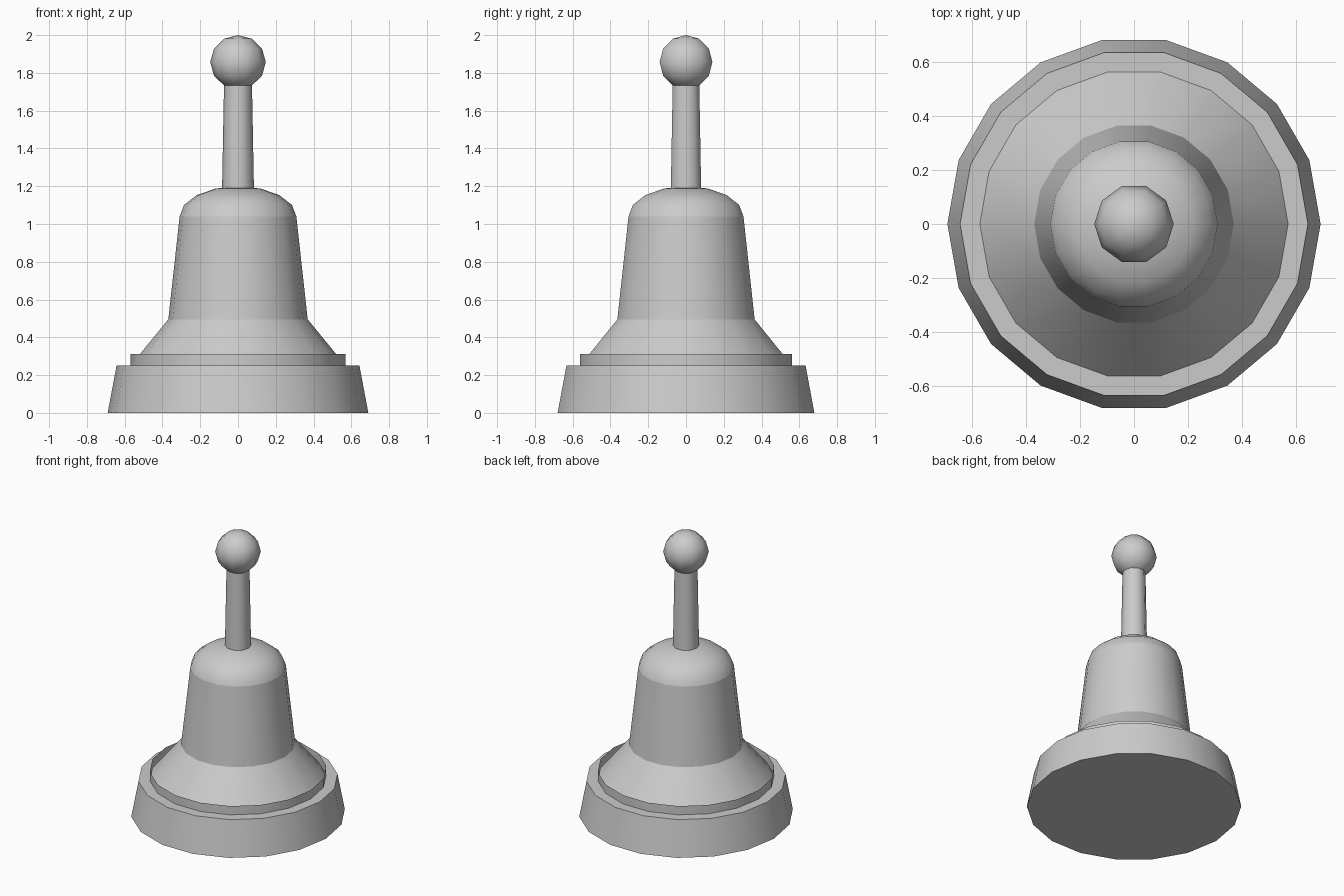
import bpy, bmesh
from math import cos, sin, pi, radians

if "Cube" in bpy.data.objects:
    bpy.data.objects.remove(bpy.data.objects["Cube"])


def lathe(name, profile, sides, cap_bottom=False, cap_top=False):
    """Revolve (radius, z) points around z; a zero radius makes a pole."""
    bm = bmesh.new()
    rings = []
    for r, z in profile:
        count = sides if r > 0 else 1
        rings.append([bm.verts.new((r * cos(2 * pi * i / sides), r * sin(2 * pi * i / sides), z))
                      for i in range(count)])
    for a, b in zip(rings, rings[1:]):
        for i in range(sides):
            j = (i + 1) % sides
            quad = [a[i % len(a)], a[j % len(a)], b[j % len(b)], b[i % len(b)]]
            bm.faces.new(list(dict.fromkeys(quad)))
    if cap_bottom:
        bm.faces.new(rings[0][::-1])
    if cap_top:
        bm.faces.new(rings[-1])
    mesh = bpy.data.meshes.new(name)
    bm.to_mesh(mesh)
    bm.free()
    obj = bpy.data.objects.new(name, mesh)
    bpy.context.collection.objects.link(obj)
    bpy.ops.object.select_all(action='DESELECT')
    obj.select_set(True)
    bpy.context.view_layer.objects.active = obj
    bpy.ops.object.shade_smooth_by_angle(angle=radians(40))
    return obj


def arc(radius, height, centre, start, steps):
    """Elliptical profile from the start angle up to the top pole."""
    pts = []
    for i in range(steps):
        t = radians(start + (90 - start) * i / steps)
        r = radius * cos(t)
        pts.append((r if r > 1e-6 else 0, centre + height * sin(t)))
    return pts + [(0, centre + height)]


# Tapered base slab
lathe("base", [(0.69, 0), (0.643, 0.25)], 18, cap_bottom=True, cap_top=True)
# Thin upright rim around the flare
lathe("rim", [(0.57, 0.25), (0.57, 0.312)], 18)
# Sloping flare rising to the body
lathe("flare", [(0.57, 0.25), (0.369, 0.495)], 18)
# Bell body
lathe("body", [(0.369, 0.495), (0.309, 1.04)], 18)
# Flattened dome on top of the body
lathe("dome", arc(0.309, 0.16, 1.04, 0, 4), 18)
# Slim tapered handle
lathe("handle", [(0.085, 1.15), (0.074, 1.74)], 10)
# Round knob
lathe("knob", arc(0.147, 0.143, 1.857, -90, 6), 10)
